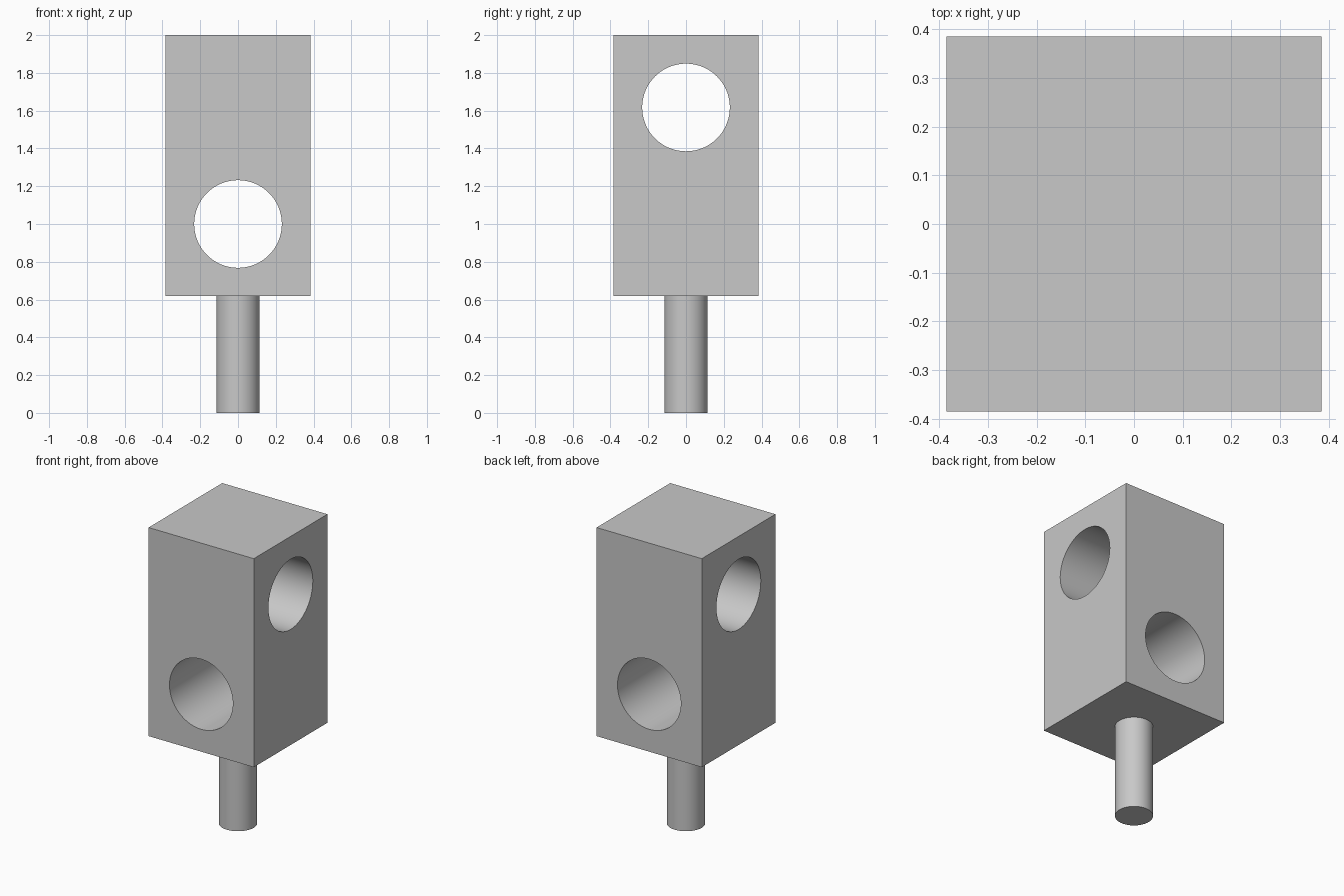
import bpy
import math

if "Cube" in bpy.data.objects:
    bpy.data.objects.remove(bpy.data.objects["Cube"], do_unlink=True)

HALF = 0.385          # half width of the block
BASE, TOP = 0.62, 2.0  # block bottom and top
BORE = 0.232
PIN = 0.115

# Single grey material
grey = bpy.data.materials.new("plain grey")
grey.use_nodes = True
colour = (0.58, 0.58, 0.58, 1)
grey.diffuse_color = colour
grey.node_tree.nodes["Principled BSDF"].inputs["Base Color"].default_value = colour


def cylinder(name, radius, length, location, rotation=(0, 0, 0)):
    bpy.ops.mesh.primitive_cylinder_add(vertices=96, radius=radius, depth=length,
                                        location=location, rotation=rotation)
    obj = bpy.context.object
    obj.name = name
    obj.data.materials.append(grey)
    return obj


def smooth(obj):
    bpy.ops.object.select_all(action='DESELECT')
    obj.select_set(True)
    bpy.context.view_layer.objects.active = obj
    bpy.ops.object.shade_smooth_by_angle(angle=math.radians(30))


# Block
bpy.ops.mesh.primitive_cube_add(size=1, location=(0, 0, (BASE + TOP) / 2))
block = bpy.context.object
block.name = "block"
block.scale = (2 * HALF, 2 * HALF, TOP - BASE)
bpy.ops.object.transform_apply(location=False, rotation=False, scale=True)
block.data.materials.append(grey)

# Two crossed through-holes: lower front to back, upper side to side
quarter = math.pi / 2
for name, height, turn in (("lower_bore", 1.0, (quarter, 0, 0)),
                           ("upper_bore", 1.617, (0, quarter, 0))):
    cutter = cylinder(name, BORE, 4 * HALF, (0, 0, height), turn)
    cutter.hide_render = True
    cut = block.modifiers.new(name, 'BOOLEAN')
    cut.operation = 'DIFFERENCE'
    cut.solver = 'EXACT'
    cut.object = cutter
    bpy.context.view_layer.objects.active = block
    bpy.ops.object.modifier_apply(modifier=cut.name)
    bpy.data.objects.remove(cutter, do_unlink=True)
smooth(block)

# Mounting pin below the block
pin = cylinder("pin", PIN, BASE, (0, 0, BASE / 2))
smooth(pin)
